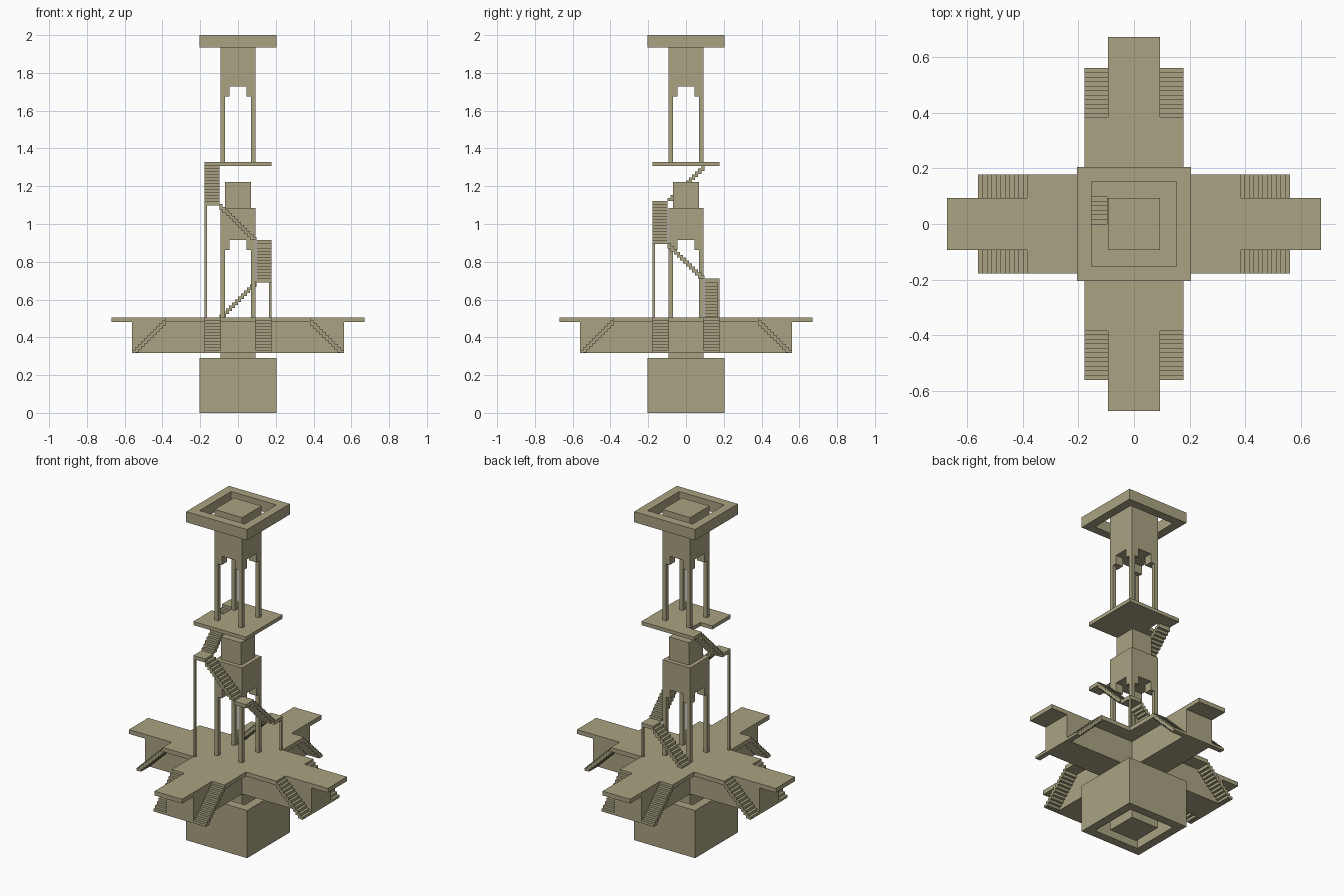
import bpy, bmesh, math

cube = bpy.data.objects.get("Cube")
if cube:
    bpy.data.objects.remove(cube, do_unlink=True)

stone = bpy.data.materials.new("olive_stone")
COLOUR = (0.40, 0.365, 0.225, 1)
stone.diffuse_color = COLOUR
stone.use_nodes = True
stone.node_tree.nodes["Principled BSDF"].inputs["Base Color"].default_value = COLOUR


def turn(x, y, k):
    """Quarter turns, anticlockwise from above."""
    for _ in range(k % 4):
        x, y = -y, x
    return x, y


def prism(name, polys, w0, w1, place=lambda u, v, w: (u, v, w)):
    """Extrude flat polygons (sharing edges where they touch) from w0 to w1."""
    bm = bmesh.new()
    verts = {}

    def vert(p, w):
        key = (round(p[0], 5), round(p[1], 5), w)
        if key not in verts:
            verts[key] = bm.verts.new(place(p[0], p[1], w))
        return verts[key]

    edges = {}
    for poly in polys:
        bm.faces.new([vert(p, w1) for p in poly])
        bm.faces.new([vert(p, w0) for p in reversed(poly)])
        for a, b in zip(poly, poly[1:] + poly[:1]):
            key = frozenset((vert(a, w0), vert(b, w0)))
            edges.setdefault(key, []).append((a, b))
    for pairs in edges.values():
        if len(pairs) == 1:
            a, b = pairs[0]
            bm.faces.new([vert(a, w0), vert(b, w0), vert(b, w1), vert(a, w1)])
    bmesh.ops.recalc_face_normals(bm, faces=bm.faces)
    mesh = bpy.data.meshes.new(name)
    bm.to_mesh(mesh)
    bm.free()
    mesh.materials.append(stone)
    obj = bpy.data.objects.new(name, mesh)
    bpy.context.collection.objects.link(obj)
    return obj


def rect(x0, y0, x1, y1):
    return [(x0, y0), (x1, y0), (x1, y1), (x0, y1)]


def square(r):
    return rect(-r, -r, r, r)


def four(points):
    """Repeat a list of outline points around the four sides."""
    return [turn(x, y, k) for k in range(4) for x, y in points]


def frame(name, outer, inner, z0, z1):
    o, i = square(outer), square(inner)
    prism(name, [[o[k], o[(k + 1) % 4], i[(k + 1) % 4], i[k]] for k in range(4)], z0, z1)


def stairs(name, u0, u1, z0, z1, n, side0, side1, k, thick=0.03):
    """Zigzag flight rising along local x from u0 to u1, turned k quarters."""
    run, rise = (u1 - u0) / n, (z1 - z0) / (n + 1)
    top, low = [], []
    for i in range(n):
        z = z0 + rise * (i + 1)
        bottom = max(z - thick, z0)
        for u in (u0 + run * i, u0 + run * (i + 1)):
            top.append((u, z))
            if not low or low[-1] != (u, bottom):
                low.append((u, bottom))
    prism(name, [top + low[::-1]], side0, side1,
          lambda u, v, w: (*turn(u, w, k), v))


def arched_tower(name, z0, z_step, z_arch, z1):
    """Square shaft on four corner legs with stepped arches on every side."""
    prism(name + "_shaft", [square(CORE)], z_arch, z1)
    for k in range(4):
        for part, inner, a, b in (("leg", 0.07, z0, z_step), ("arch_step", 0.044, z_step, z_arch)):
            prism(f"{name}_{part}_{k + 1}", [rect(inner, inner, CORE, CORE)], a, b,
                  lambda u, v, w: (*turn(u, v, k), w))


CORE, INNER, EDGE = 0.093, 0.097, 0.177
DECK, FLOOR, RISE = 0.506, 0.318, 0.205

# Hollow base with its inner pillar
frame("base_wall", 0.205, 0.152, 0, 0.29)
prism("base_pillar", [square(CORE)], 0, FLOOR)

# Cross-shaped body and the wider deck above it
prism("cross_body", [four([(CORE, -CORE), (0.56, -CORE), (0.56, CORE)])], FLOOR, 0.48)
prism("cross_deck", [four([(EDGE, -EDGE), (0.383, -EDGE), (0.383, -CORE), (0.67, -CORE),
                           (0.67, CORE), (0.383, CORE), (0.383, EDGE)])], 0.48, DECK)

# Pairs of stairs beside each arm
for k in range(4):
    stairs(f"arm_stairs_a_{k + 1}", -0.56, -0.383, FLOOR, DECK, 11, CORE, EDGE, k)
    stairs(f"arm_stairs_b_{k + 1}", -0.56, -0.383, FLOOR, DECK, 11, -EDGE, -CORE, k)

# Lower tower and the block on top of it
arched_tower("lower_tower", DECK, 0.863, 0.915, 1.085)
prism("tower_block", [square(0.068)], 1.085, 1.222)

# Stairs winding up around the tower, with corner landings and posts
for k in range(4):
    z0, z1 = DECK + RISE * k, DECK + RISE * (k + 1)
    stairs(f"winding_stairs_{k + 1}", -INNER, INNER, z0, z1, 12, INNER, EDGE, -k)
    spin = lambda u, v, w: (*turn(u, v, -k), w)
    if k < 3:
        prism(f"landing_{k + 1}", [rect(INNER, INNER, EDGE, EDGE)], z1 - 0.022, z1, spin)
    if k in (0, 2):
        prism(f"landing_post_{k + 1}", [rect(EDGE - 0.012, EDGE - 0.012, EDGE, EDGE)],
              DECK, z1 - 0.022, spin)

# Upper platform, notched where the last flight arrives
prism("upper_platform", [[(-EDGE, -EDGE), (EDGE, -EDGE), (EDGE, EDGE), (-EDGE, EDGE),
                          (-EDGE, INNER), (-INNER, INNER), (-INNER, 0), (-EDGE, 0)]], 1.306, 1.328)

# Upper tower and crowning frame
arched_tower("upper_tower", 1.328, 1.675, 1.728, 2.0)
frame("crown_frame", 0.205, 0.152, 1.935, 2.0)
